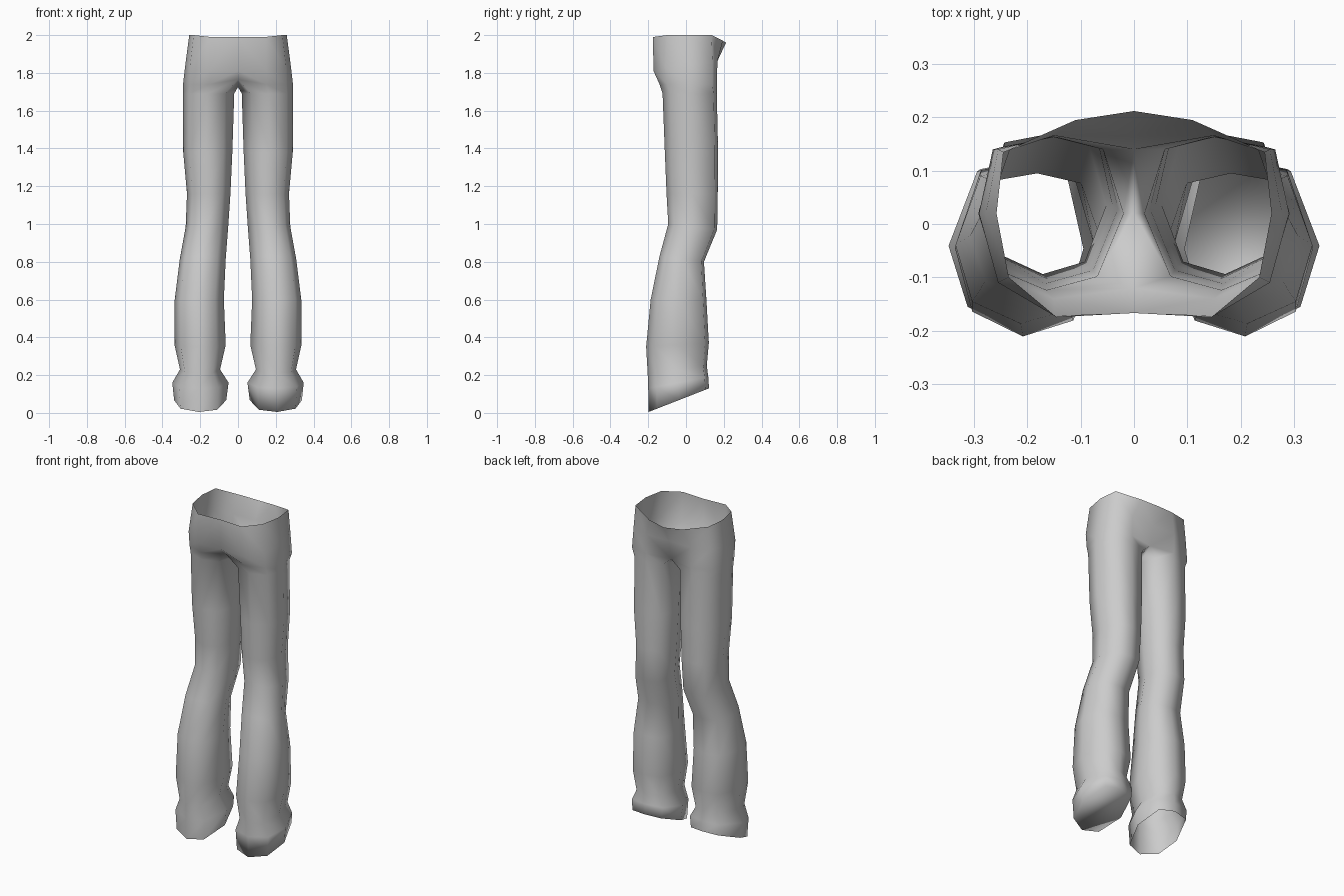
import bpy, bmesh

if "Cube" in bpy.data.objects:
    bpy.data.objects.remove(bpy.data.objects["Cube"])

# Eight-sided leg cross-section (0..1 across, 0..1 front to back), order:
# front-inner, front, front-outer, outer, back-outer, back, back-inner, inner
SECTION = [(.18, .09), (.53, 0), (.88, .14), (1, .5),
           (.82, .94), (.48, 1), (.14, .92), (0, .5)]

# Leg rings: z front, z back, inner x, outer x, front y, back y
LEG = [(1.69, 1.69, .02, .292, -.124, .163),
       (1.38, 1.38, .03, .290, -.112, .170),
       (1.16, 1.16, .04, .270, -.103, .168),
       (1.00, .97, .052, .277, -.094, .165),
       (.83, .80, .065, .308, -.140, .095),
       (.60, .60, .075, .335, -.187, .108),
       (.35, .37, .065, .336, -.211, .121),
       (.21, .25, .095, .307, -.203, .110),
       (.13, .19, .050, .348, -.200, .118),
       (.005, .13, .062, .338, -.198, .122)]

# Hip rings, front centre round to back centre
WAIST = [(0, -.167, 1.99), (.145, -.175, 1.99), (.235, -.10, 2), (.258, .02, 2),
         (.245, .135, 2), (.11, .195, 1.97), (0, .212, 1.96)]
HIP = [(0, -.166, 1.81), (.15, -.172, 1.81), (.255, -.11, 1.83), (.278, .02, 1.85),
       (.255, .14, 1.86), (.15, .166, 1.86), (0, .165, 1.86)]
# Leg top, the last three points run along the crotch
CROTCH = [(0, -.12, 1.765), (.15, -.14, 1.74), (.256, -.10, 1.74), (.291, .02, 1.74),
          (.265, .14, 1.74), (.15, .164, 1.74), (0, .14, 1.74), (0, .02, 1.725)]


def leg_ring(zf, zb, xi, xo, yf, yb):
    return [(xi + (xo - xi) * u, yf + (yb - yf) * v, zf + (zb - zf) * v)
            for u, v in SECTION]


def bridge(bm, top, low, closed):
    n = len(low) if closed else len(top) - 1
    for i in range(n):
        j = (i + 1) % len(low)
        bm.faces.new((top[i], low[i], low[j], top[j]))


bm = bmesh.new()
for side in (1, -1):
    def ring(points):
        return [bm.verts.new((side * x, y, z)) for x, y, z in points]

    # Hips, open between the centre points
    waist, hip, crotch = ring(WAIST), ring(HIP), ring(CROTCH)
    bridge(bm, waist, hip, False)
    bridge(bm, hip, crotch[:7], False)
    # Leg tube
    upper = crotch
    for r in LEG:
        lower = ring(leg_ring(*r))
        bridge(bm, upper, lower, True)
        upper = lower
    # Only one leg is closed at the hem
    if side == 1:
        bm.faces.new(upper)

bmesh.ops.remove_doubles(bm, verts=bm.verts[:], dist=.0005)
bmesh.ops.recalc_face_normals(bm, faces=bm.faces[:])
# Make the normals face outward, judged from the front of the hips
front = min(bm.faces, key=lambda f: (f.calc_center_median() - hip[1].co).length if hip[1].is_valid
            else f.calc_center_median().y)
if front.normal.y > 0:
    bmesh.ops.reverse_faces(bm, faces=bm.faces[:])
for f in bm.faces:
    f.smooth = True

mesh = bpy.data.meshes.new("trousers")
bm.to_mesh(mesh)
bm.free()
trousers = bpy.data.objects.new("trousers", mesh)
bpy.context.collection.objects.link(trousers)
